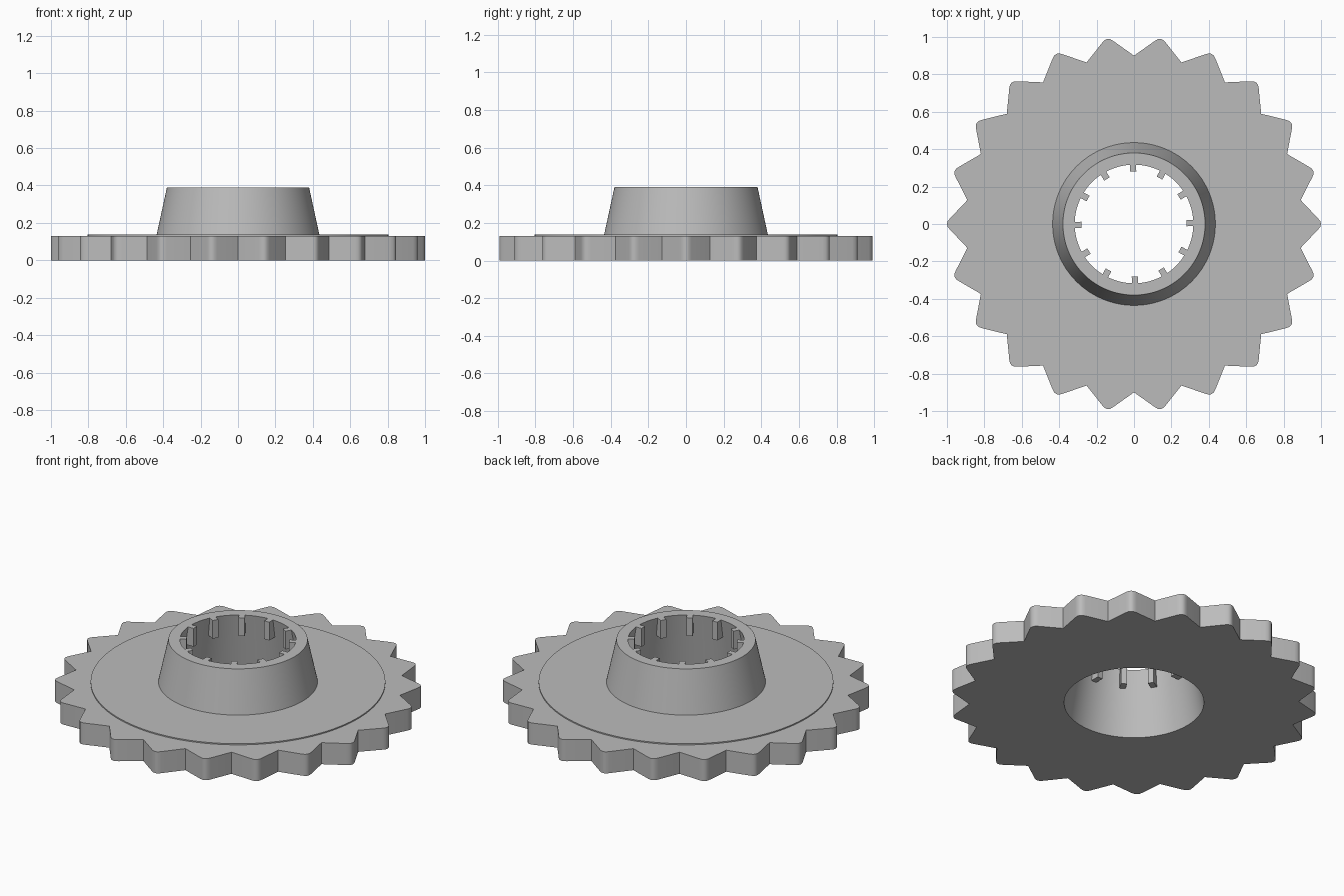
import bpy, bmesh
from math import sin, cos, radians, tau

if "Cube" in bpy.data.objects:
    bpy.data.objects.remove(bpy.data.objects["Cube"], do_unlink=True)

steel = bpy.data.materials.new("grey steel")
steel.use_nodes = True
steel.diffuse_color = (0.5, 0.5, 0.5, 1)
steel.node_tree.nodes["Principled BSDF"].inputs["Base Color"].default_value = (0.5, 0.5, 0.5, 1)

TEETH = 22
PITCH = 360 / TEETH
PLATE_TOP, DISC_TOP, HUB_TOP = 0.13, 0.137, 0.39
DISC_R, HUB_BASE_R, HUB_TOP_R = 0.805, 0.435, 0.38
BORE_BASE_R, BORE_TOP_R = 0.382, 0.317

# Half-tooth outline as (angle from the tooth centre, radius)
TOOTH = [(-PITCH / 2, 0.9), (-1.7, 0.985), (-0.85, 0.996),
         (0, 1.0), (0.85, 0.996), (1.7, 0.985)]
COUNT = TEETH * len(TOOTH)


def polar(angle, r, z):
    return (r * cos(angle), r * sin(angle), z)


def circle(r, z):
    start = radians(-PITCH / 2)
    return [polar(start + tau * i / COUNT, r, z) for i in range(COUNT)]


def bore(z):
    return circle(BORE_BASE_R + (BORE_TOP_R - BORE_BASE_R) * z / HUB_TOP, z)


def toothed(z):
    return [polar(radians(t * PITCH + a), r, z) for t in range(TEETH) for a, r in TOOTH]


def finish(name, bm):
    bmesh.ops.recalc_face_normals(bm, faces=bm.faces)
    mesh = bpy.data.meshes.new(name)
    bm.to_mesh(mesh)
    bm.free()
    mesh.materials.append(steel)
    obj = bpy.data.objects.new(name, mesh)
    bpy.context.collection.objects.link(obj)
    bpy.ops.object.select_all(action="DESELECT")
    obj.select_set(True)
    bpy.context.view_layer.objects.active = obj
    bpy.ops.object.shade_smooth_by_angle(angle=radians(40))
    return obj


def loft(name, loops):
    """Skin a stack of rings, listed so that the faces point outward."""
    bm = bmesh.new()
    rings = [[bm.verts.new(p) for p in loop] for loop in loops]
    for lower, upper in zip(rings, rings[1:]):
        for i in range(COUNT):
            j = (i + 1) % COUNT
            bm.faces.new((lower[i], lower[j], upper[j], upper[i]))
    return finish(name, bm)


# Toothed plate, raised disc and tapered hub
loft("toothed_plate", [bore(PLATE_TOP), bore(0), toothed(0), toothed(PLATE_TOP),
                       circle(DISC_R, PLATE_TOP)])
loft("raised_disc", [circle(DISC_R, PLATE_TOP), circle(DISC_R, DISC_TOP),
                     circle(HUB_BASE_R, DISC_TOP)])
loft("tapered_hub", [circle(HUB_BASE_R, DISC_TOP), circle(HUB_TOP_R, HUB_TOP),
                     bore(HUB_TOP), bore(PLATE_TOP)])

# Twelve short keys inside the mouth of the hub
KEYS, KEY_HALF, KEY_INNER, KEY_BOTTOM = 12, 0.017, 0.281, 0.28
bm = bmesh.new()
for k in range(KEYS):
    turn = tau * k / KEYS + radians(1)
    box = bmesh.ops.create_cube(bm, size=2)["verts"]
    for v in box:
        top = v.co.z > 0
        outer = 0.319 if top else 0.338
        x = outer if v.co.x > 0 else KEY_INNER
        y = v.co.y * KEY_HALF
        v.co = (x * cos(turn) - y * sin(turn), x * sin(turn) + y * cos(turn),
                HUB_TOP if top else KEY_BOTTOM)
finish("hub_keys", bm)
